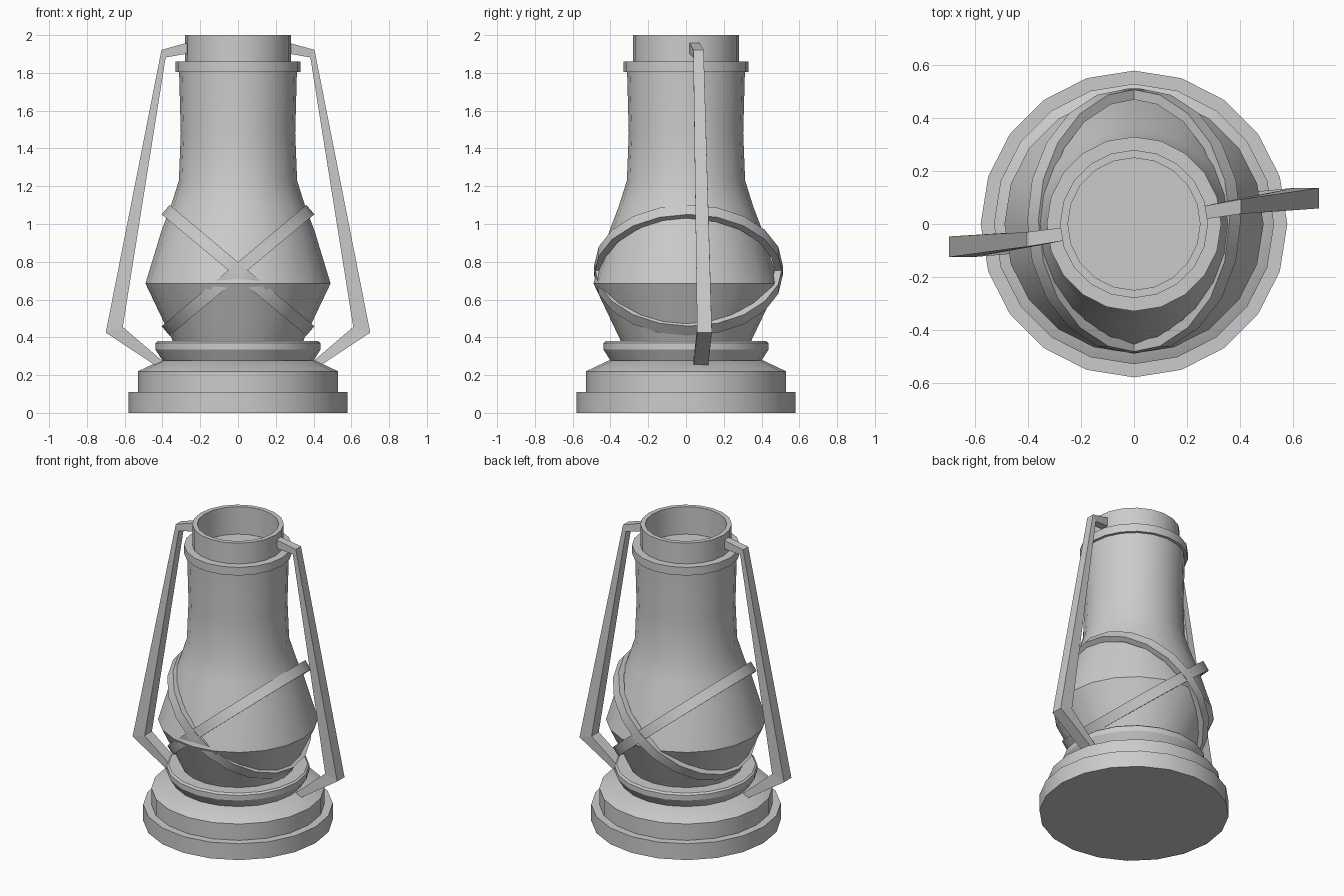
import bpy, math
from mathutils import Matrix, Vector

if "Cube" in bpy.data.objects:
    bpy.data.objects.remove(bpy.data.objects["Cube"])

SIDES = 20


def make(name, verts, faces, smooth=True):
    me = bpy.data.meshes.new(name)
    me.from_pydata([tuple(v) for v in verts], [], faces)
    me.update()
    ob = bpy.data.objects.new(name, me)
    bpy.context.collection.objects.link(ob)
    bpy.ops.object.select_all(action='DESELECT')
    ob.select_set(True)
    bpy.context.view_layer.objects.active = ob
    if smooth:
        bpy.ops.object.shade_smooth_by_angle(angle=math.radians(32))
    return ob


def lathe(name, profile, closed=False, caps=()):
    """Spin (radius, z) points, listed bottom to top on the outside, round z."""
    n = len(profile)
    verts = [(r * math.sin(2 * math.pi * i / SIDES), -r * math.cos(2 * math.pi * i / SIDES), z)
             for r, z in profile for i in range(SIDES)]
    faces = []
    for j in range(n if closed else n - 1):
        a, b = j * SIDES, (j + 1) % n * SIDES
        for i in range(SIDES):
            k = (i + 1) % SIDES
            faces.append((a + i, a + k, b + k, b + i))
    if 'bottom' in caps:
        faces.append(tuple(reversed(range(SIDES))))
    if 'top' in caps:
        faces.append(tuple((n - 1) * SIDES + i for i in range(SIDES)))
    return make(name, verts, faces)


# Stepped base and burner bowl
lathe("base", [(.58, 0), (.58, .11), (.53, .11), (.53, .22), (.41, .277)],
      caps=('bottom', 'top'))
lathe("burner_bowl", [(.395, .27), (.437, .335), (.437, .37), (.425, .38), (.33, .38)],
      caps=('bottom', 'top'))

# Chimney globe with its tall neck
lathe("glass_globe", [(.34, .37), (.49, .685), (.405, .965), (.357, 1.09), (.313, 1.23),
                      (.303, 1.48), (.312, 1.81)], caps=('bottom', 'top'))

# Collar and open top cap
lathe("collar", [(.33, 1.805), (.33, 1.86), (.26, 1.86)], caps=('bottom',))
lathe("top_cap", [(.28, 1.80), (.28, 2.0), (.25, 2.0), (.25, 1.815)], caps=('bottom', 'top'))

# Two crossed guard hoops around the globe
for name, angle in (("guard_hoop_a", 40), ("guard_hoop_b", -40)):
    hoop = lathe(name, [(.50, -.033), (.50, .033), (.462, .033), (.462, -.033)], closed=True)
    hoop.data.transform(Matrix.Translation((0, .013, .755)) @
                        Matrix.Rotation(math.radians(-angle), 4, 'Y'))

# Side arms: stations of outer (x, z), inner (x, z), centre y, y width
STATIONS = [((.26, 1.962), (.26, 1.903), .042, .05),
            ((.405, 1.922), (.383, 1.882), .066, .055),
            ((.70, .425), (.61, .455), .098, .078),
            ((.42, .24), (.40, .275), .078, .078)]


def side_arm(name, side):
    verts, faces = [], []
    skew = 1 if side > 0 else .88
    for o, i, y, w in STATIONS:
        for (x, z), s in ((o, -1), (o, 1), (i, 1), (i, -1)):
            yy = y * skew + s * w / 2
            verts.append((side * x, side * yy, z))
    for j in range(len(STATIONS) - 1):
        a, b = 4 * j, 4 * j + 4
        for k in range(4):
            m = (k + 1) % 4
            faces.append((a + k, b + k, b + m, a + m))
    e = 4 * (len(STATIONS) - 1)
    faces += [(0, 1, 2, 3), (e + 3, e + 2, e + 1, e)]
    return make(name, verts, faces, smooth=False)


side_arm("right_arm", 1)
side_arm("left_arm", -1)
